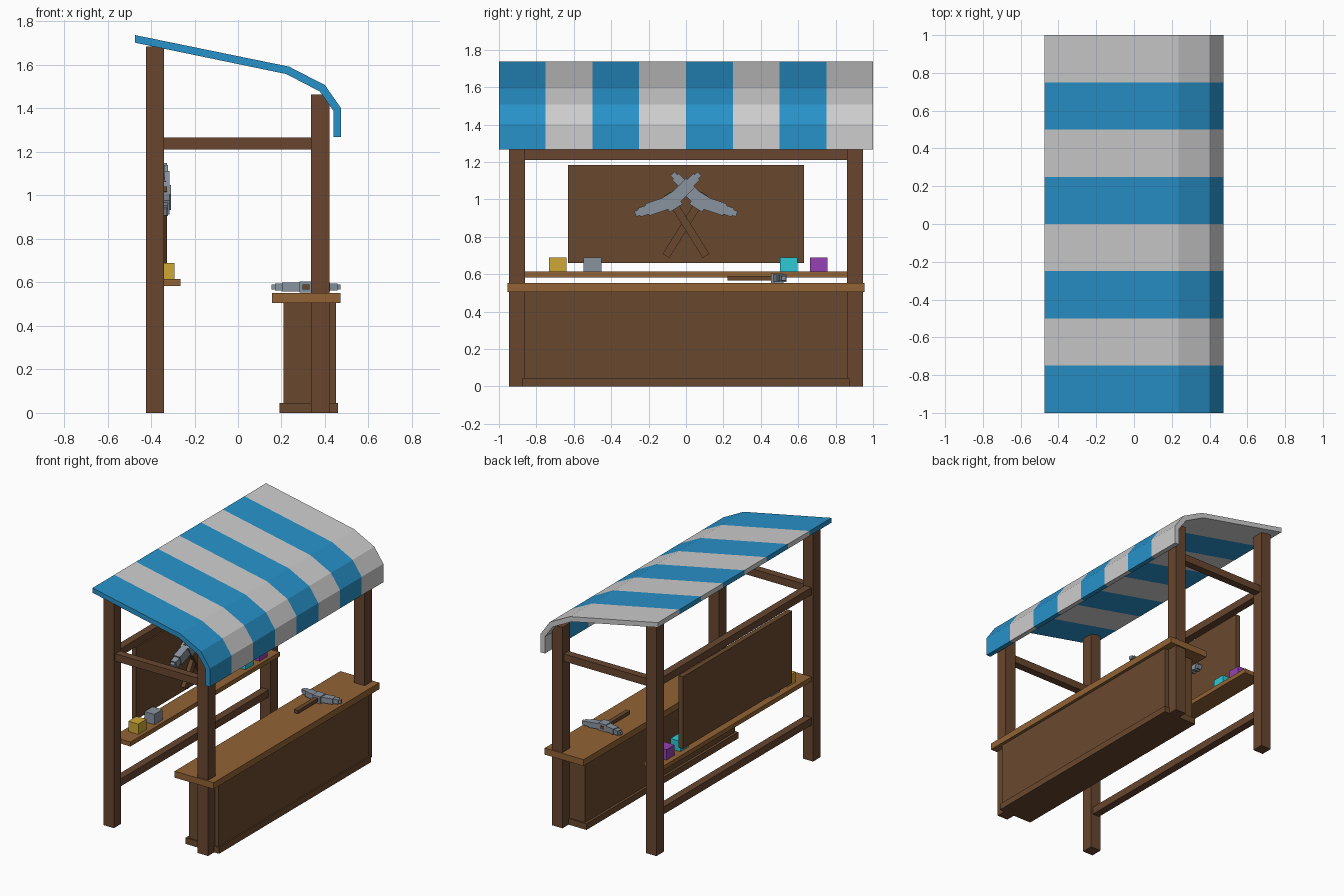
import bpy, bmesh, math
from mathutils import Matrix, Vector

if "Cube" in bpy.data.objects:
    bpy.data.objects.remove(bpy.data.objects["Cube"])


def material(name, rgb):
    m = bpy.data.materials.new(name)
    lin = [((c / 255 + 0.055) / 1.055) ** 2.4 for c in rgb]
    m.diffuse_color = (*lin, 1)
    m.use_nodes = True
    m.node_tree.nodes["Principled BSDF"].inputs["Base Color"].default_value = m.diffuse_color
    return m


DARK = material("dark wood", (105, 73, 46))
POST = material("post wood", (104, 70, 47))
LIGHT = material("light wood", (145, 99, 53))
BLUE = material("awning blue", (40, 146, 202))
PALE = material("awning pale grey", (205, 205, 205))
STEEL = material("steel", (136, 146, 158))
YELLOW = material("yellow", (205, 167, 51))
CYAN = material("cyan", (46, 202, 214))
PURPLE = material("purple", (148, 66, 180))


def finish(name, bm, mats):
    bmesh.ops.recalc_face_normals(bm, faces=bm.faces)
    me = bpy.data.meshes.new(name)
    bm.to_mesh(me)
    bm.free()
    for m in mats:
        me.materials.append(m)
    ob = bpy.data.objects.new(name, me)
    bpy.context.collection.objects.link(ob)
    return ob


def add_box(bm, lo, hi, matrix=Matrix(), index=0):
    lo, hi = Vector(lo), Vector(hi)
    m = matrix @ Matrix.Translation((lo + hi) / 2) @ Matrix.Diagonal((*(hi - lo), 1))
    verts = bmesh.ops.create_cube(bm, size=1, matrix=m)["verts"]
    for f in {f for v in verts for f in v.link_faces}:
        f.material_index = index


def box(name, x, y, z, mat):
    bm = bmesh.new()
    add_box(bm, (x[0], y[0], z[0]), (x[1], y[1], z[1]))
    return finish(name, bm, [mat])


# Posts and side beams, mirrored left and right
for side, s in (("left", -1), ("right", 1)):
    outer = sorted((s * 0.86, s * 0.945))
    inner = sorted((s * 0.875, s * 0.93))
    box(f"back_post_{side}", (-0.423, -0.34), outer, (0, 1.685), POST)
    box(f"front_post_{side}", (0.335, 0.42), outer, (0, 1.465), POST)
    box(f"side_beam_{side}", (-0.34, 0.335), inner, (1.212, 1.266), POST)

# Beams between the back posts
box("back_beam_upper", (-0.41, -0.355), (-0.86, 0.86), (1.212, 1.266), POST)
box("back_beam_lower", (-0.41, -0.355), (-0.86, 0.86), (0.262, 0.316), POST)

# Counter
box("counter_base", (0.19, 0.46), (-0.875, 0.875), (0, 0.045), DARK)
box("counter_body", (0.21, 0.45), (-0.865, 0.865), (0.045, 0.505), DARK)
box("counter_top", (0.157, 0.472), (-0.955, 0.955), (0.505, 0.552), LIGHT)

# Shelf and display board
box("shelf", (-0.41, -0.265), (-0.86, 0.86), (0.583, 0.615), LIGHT)
box("display_board", (-0.416, -0.38), (-0.63, 0.63), (0.66, 1.185), DARK)

# Goods on the shelf
for name, y, mat in (("yellow_block", -0.685, YELLOW), ("steel_block", -0.5, STEEL),
                     ("cyan_block", 0.55, CYAN), ("purple_block", 0.71, PURPLE)):
    box(name, (-0.372, -0.292), (y - 0.047, y + 0.047), (0.615, 0.69), mat)

# Striped awning: one bent profile swept in eight strips
top = [(-0.473, 1.737), (0.235, 1.592), (0.40, 1.507), (0.473, 1.402), (0.473, 1.268)]
under = [(-0.473, 1.702), (0.222, 1.558), (0.376, 1.478), (0.438, 1.39), (0.438, 1.268)]
bm = bmesh.new()
rings = []
for i in range(9):
    y = -1 + i * 0.25
    rings.append([bm.verts.new((x, y, z)) for x, z in top + under[::-1]])
n = len(rings[0])
for i in range(8):
    for j in range(n):
        k = (j + 1) % n
        f = bm.faces.new((rings[i][j], rings[i][k], rings[i + 1][k], rings[i + 1][j]))
        f.material_index = i % 2
for ring, index in ((rings[0], 0), (rings[-1], 1)):
    for j in range(4):
        f = bm.faces.new((ring[j], ring[j + 1], ring[n - 2 - j], ring[n - 1 - j]))
        f.material_index = index
finish("awning", bm, [BLUE, PALE])


# Pickaxe: local x runs along the head, local y up the handle, local z is thickness
def pickaxe(name, matrix):
    bm = bmesh.new()
    add_box(bm, (-0.016, -0.265, -0.012), (0.016, 0.036, 0.012), matrix, 0)
    add_box(bm, (-0.031, -0.033, -0.026), (0.031, 0.033, 0.026), matrix, 1)
    for mirror in (1, -1):
        arm = matrix @ Matrix.Diagonal((mirror, 1, 1, 1)) @ Matrix.Rotation(math.radians(13), 4, "Z")
        add_box(bm, (0.02, -0.026, -0.02), (0.108, 0.026, 0.02), arm, 1)
        add_box(bm, (0.108, -0.019, -0.016), (0.143, 0.019, 0.016), arm, 1)
        add_box(bm, (0.143, -0.012, -0.012), (0.160, 0.012, 0.012), arm, 1)
    finish(name, bm, [DARK, STEEL])


pickaxe("counter_pickaxe", Matrix.Translation((0.313, 0.487, 0.579)))

# Crossed pickaxes in front of the board, turned to face the counter
to_wall = Matrix(((0, 0, 1, 0), (1, 0, 0, 0), (0, 1, 0, 0), (0, 0, 0, 1)))
for side, s, x in (("left", -1, -0.342), ("right", 1, -0.358)):
    pickaxe(f"wall_pickaxe_{side}",
            Matrix.Translation((x, s * 0.075, 0.99)) @ to_wall
            @ Matrix.Rotation(math.radians(-32 * s), 4, "Z") @ Matrix.Scale(1.3, 4))
